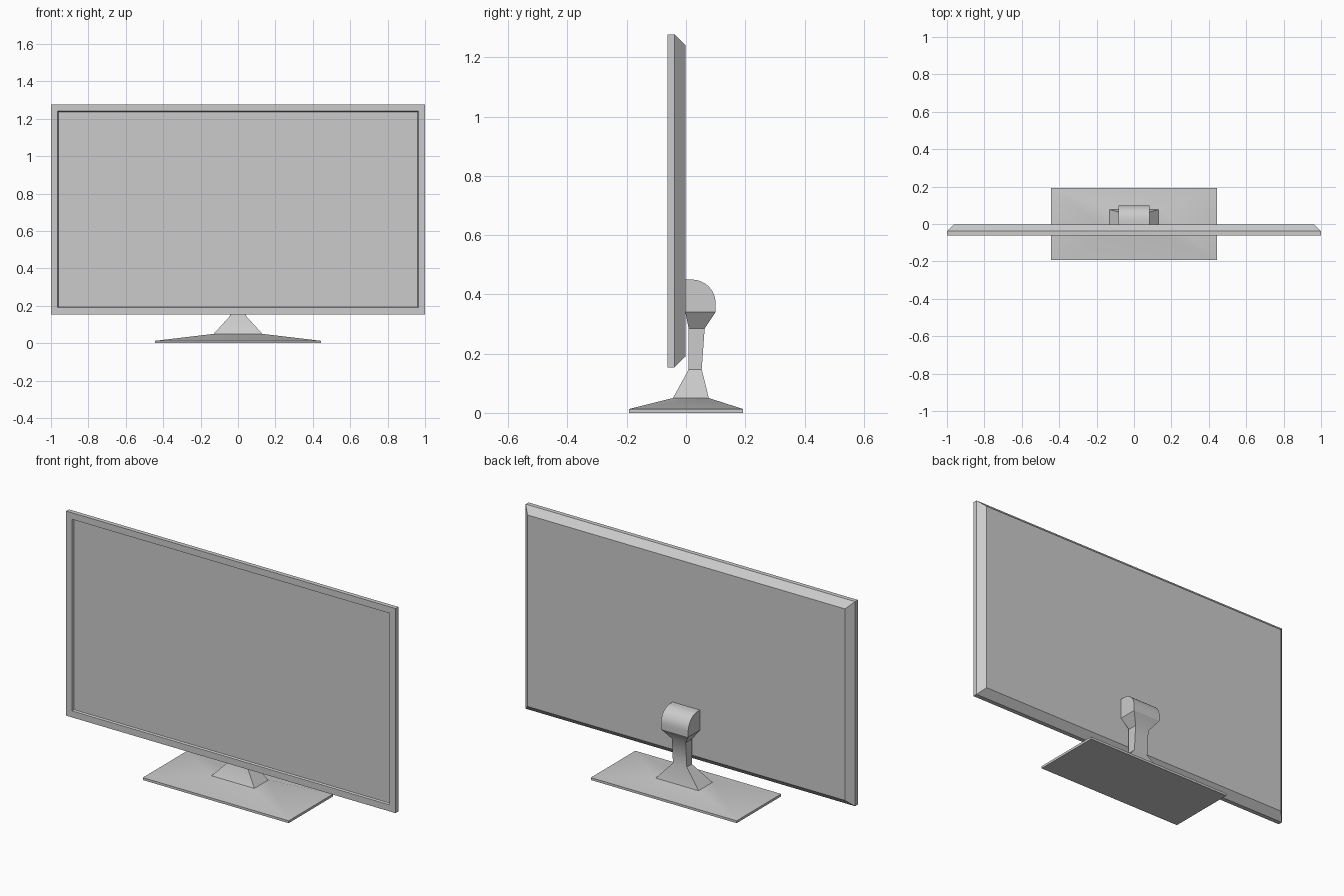
import bpy, bmesh, math

if "Cube" in bpy.data.objects:
    bpy.data.objects.remove(bpy.data.objects["Cube"])


def loft(name, rings, smooth=None):
    """Skin a stack of equal-sized rings and cap both ends."""
    bm = bmesh.new()
    loops = [[bm.verts.new(p) for p in ring] for ring in rings]
    for a, b in zip(loops, loops[1:]):
        for i in range(len(a)):
            j = (i + 1) % len(a)
            bm.faces.new((a[i], a[j], b[j], b[i]))
    bm.faces.new(loops[0])
    bm.faces.new(loops[-1])
    bmesh.ops.recalc_face_normals(bm, faces=bm.faces)
    mesh = bpy.data.meshes.new(name)
    bm.to_mesh(mesh)
    bm.free()
    obj = bpy.data.objects.new(name, mesh)
    bpy.context.collection.objects.link(obj)
    if smooth:
        bpy.ops.object.select_all(action='DESELECT')
        obj.select_set(True)
        bpy.context.view_layer.objects.active = obj
        bpy.ops.object.shade_smooth_by_angle(angle=math.radians(smooth))
    return obj


def screen_ring(y, inset):
    x, z0, z1 = 1 - inset, 0.154 + inset, 1.277 - inset
    return [(-x, y, z0), (x, y, z0), (x, y, z1), (-x, y, z1)]


def stand_ring(z, hx, y0, y1):
    return [(-hx, y0, z), (hx, y0, z), (hx, y1, z), (-hx, y1, z)]


# Screen housing: recessed display, bezel, sides, chamfered back
loft("screen", [screen_ring(y, i) for y, i in (
    (-0.052, 0.040), (-0.062, 0.036), (-0.062, 0.0),
    (-0.038, 0.0), (-0.002, 0.036))])

# Base plate with low sloping top
loft("base", [stand_ring(*r) for r in (
    (0.0, 0.443, -0.193, 0.193), (0.013, 0.443, -0.193, 0.193),
    (0.05, 0.13, -0.044, 0.077))], smooth=30)

# Neck: flared foot, slim column, flare into the head
loft("neck", [stand_ring(*r) for r in (
    (0.05, 0.13, -0.044, 0.077), (0.147, 0.042, 0.009, 0.053),
    (0.285, 0.042, 0.009, 0.063), (0.34, 0.083, -0.002, 0.1))], smooth=30)

# Mounting head: rounded side profile extruded across x
arc = [(0.02 + 0.08 * math.cos(t), 0.37 + 0.08 * math.sin(t))
       for t in (math.radians(90 * k / 8) for k in range(9))]
profile = [(-0.002, 0.34), (0.1, 0.34)] + arc + [(-0.002, 0.45)]
loft("mount_head", [[(x, y, z) for y, z in profile] for x in (-0.083, 0.083)],
     smooth=30)
